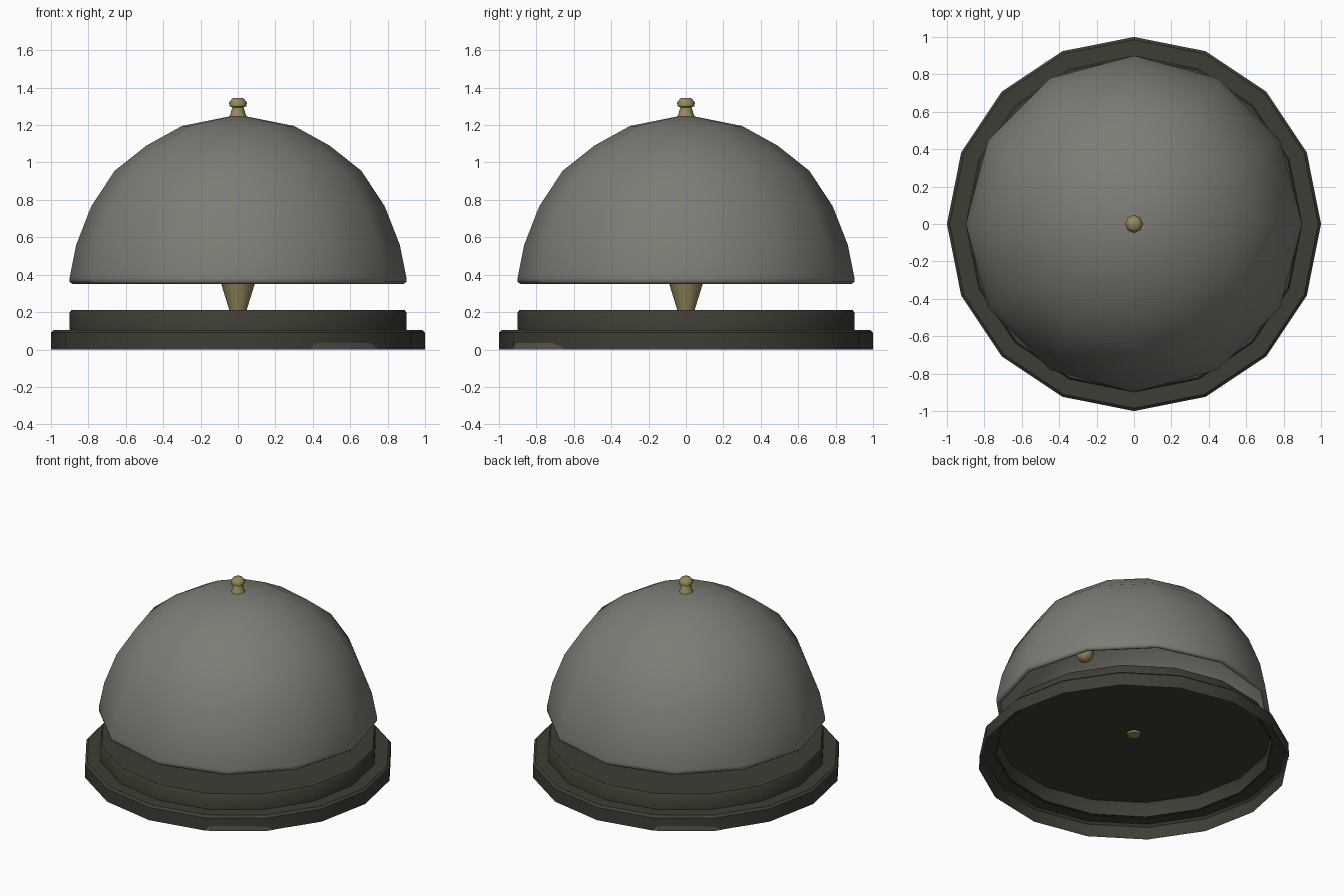
import bpy, bmesh, math
from mathutils import Vector

if "Cube" in bpy.data.objects:
    bpy.data.objects.remove(bpy.data.objects["Cube"])


def material(name, rgb):
    m = bpy.data.materials.new(name)
    m.diffuse_color = (*rgb, 1)
    m.use_nodes = True
    m.node_tree.nodes["Principled BSDF"].inputs["Base Color"].default_value = m.diffuse_color
    return m


STEEL = material("grey steel", (0.205, 0.205, 0.18))
DARK = material("dark base", (0.048, 0.048, 0.035))
BRASS = material("brass", (0.30, 0.246, 0.10))
PLATE = material("warm grey", (0.115, 0.102, 0.10))


def finish(bm, name, mat, angle):
    me = bpy.data.meshes.new(name)
    bm.to_mesh(me)
    bm.free()
    me.materials.append(mat)
    ob = bpy.data.objects.new(name, me)
    bpy.context.collection.objects.link(ob)
    bpy.ops.object.select_all(action='DESELECT')
    ob.select_set(True)
    bpy.context.view_layer.objects.active = ob
    bpy.ops.object.shade_smooth_by_angle(angle=math.radians(angle))
    return ob


def lathe(name, profile, sides, mat, angle=40):
    """Spin a profile listed from bottom to top; r = 0 makes a pole."""
    bm = bmesh.new()
    rings = []
    for r, z in profile:
        if r == 0:
            rings.append([bm.verts.new((0, 0, z))] * sides)
        else:
            rings.append([bm.verts.new((r * math.cos(2 * math.pi * i / sides),
                                        r * math.sin(2 * math.pi * i / sides), z))
                          for i in range(sides)])
    for a, b in zip(rings, rings[1:]):
        for i in range(sides):
            j = (i + 1) % sides
            quad = list(dict.fromkeys((a[i], a[j], b[j], b[i])))
            bm.faces.new(quad)
    return finish(bm, name, mat, angle)


# Hollow two-step base, open underneath
lathe("lower_base", [(1, 0), (1, .09), (.985, .105), (.89, .105)], 16, DARK)
lathe("upper_base", [(.9, .1), (.9, .2), (.89, .212), (0, .212)], 16, DARK)

# Bell dome with a turned-in lip, open underneath
lathe("bell_dome", [(.87, .355), (.885, .35), (.9, .362), (.9, .385), (.865, .56),
                    (.785, .765), (.66, .955), (.49, 1.09), (.30, 1.195), (0, 1.255)],
      12, STEEL, 70)

# Tapered support post and push button
lathe("support_post", [(0, .2), (.043, .2), (.105, .40), (0, .40)], 12, BRASS)
lathe("push_button", [(.05, 1.24), (.042, 1.255), (.03, 1.295), (.045, 1.30),
                      (.048, 1.32), (.03, 1.343), (0, 1.346)], 8, BRASS, 50)

# Small striker hidden in the dome
bm = bmesh.new()
bmesh.ops.create_uvsphere(bm, u_segments=8, v_segments=6, radius=.06)
bmesh.ops.translate(bm, vec=Vector((.185, -.274, .86)), verts=bm.verts)
finish(bm, "striker", BRASS, 60)

# Thin plates on two opposite sides of the base rim
for side, name in ((1, "front_rim_plate"), (-1, "back_rim_plate")):
    bm = bmesh.new()
    pts = [(.383, -.924, 0), (.707, -.707, 0), (.707, -.707, .035), (.41, -.906, .035), (.75, -.643, 0)]
    v = [bm.verts.new((side * x * 1.004, side * y * 1.004, z)) for x, y, z in pts]
    bm.faces.new((v[0], v[1], v[2], v[3]))
    bm.faces.new((v[1], v[4], v[2]))
    finish(bm, name, PLATE, 30)
